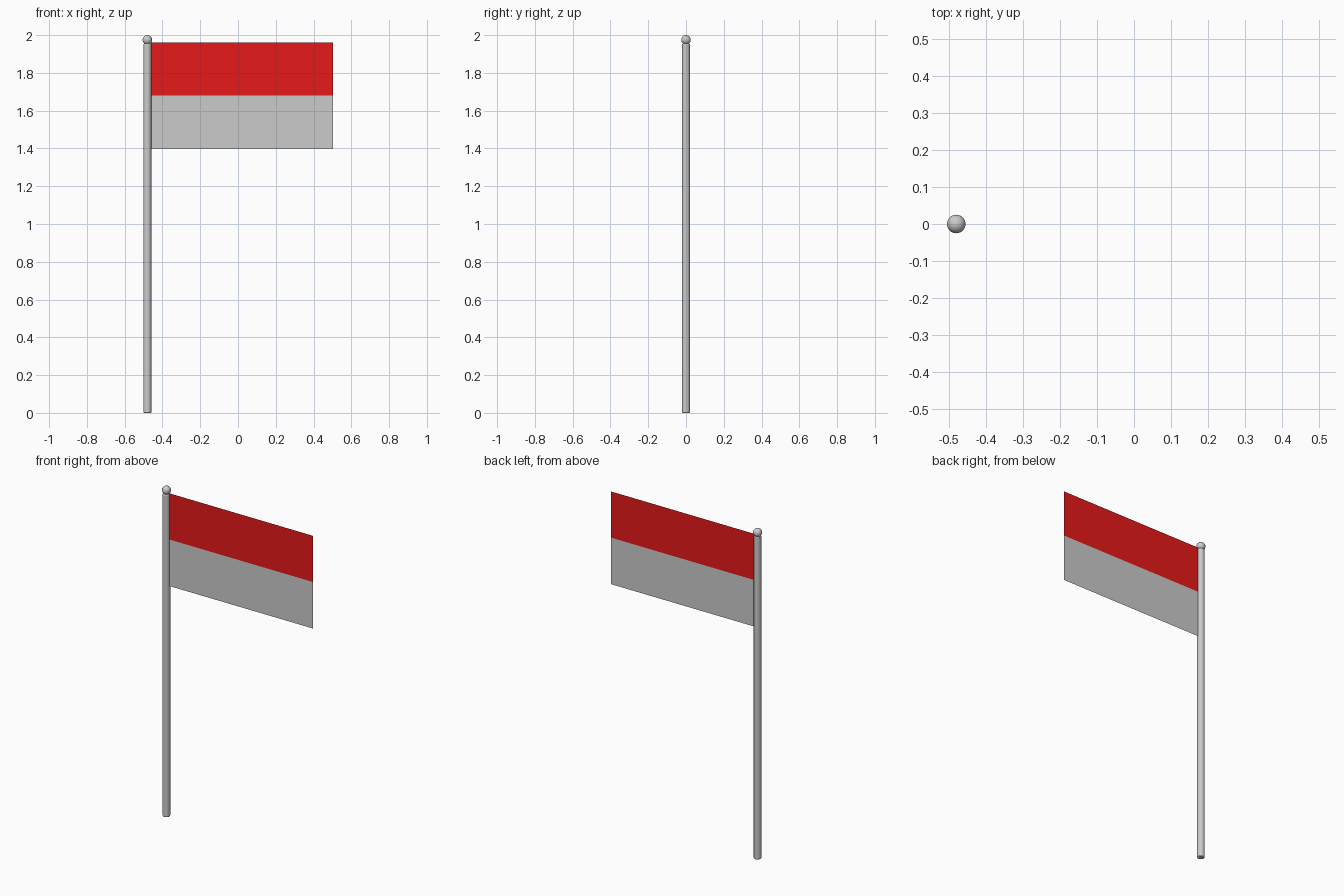
import bpy
import math

if "Cube" in bpy.data.objects:
    bpy.data.objects.remove(bpy.data.objects["Cube"])

POLE_X = -0.48
POLE_R = 0.021


def finish(name, angle=40):
    obj = bpy.context.object
    obj.name = obj.data.name = name
    bpy.ops.object.shade_smooth_by_angle(angle=math.radians(angle))
    return obj


def stripe(name, z_low, z_high, x0=POLE_X + 0.019, x1=0.504):
    # thin cloth sheet facing the front
    mesh = bpy.data.meshes.new(name)
    mesh.from_pydata([(x0, 0, z_low), (x1, 0, z_low), (x1, 0, z_high), (x0, 0, z_high)],
                     [], [(0, 1, 2, 3)])
    obj = bpy.data.objects.new(name, mesh)
    bpy.context.collection.objects.link(obj)
    return obj


# Pole with slightly softened rims
pole_top = 1.955
bpy.ops.mesh.primitive_cylinder_add(vertices=32, radius=POLE_R, depth=pole_top,
                                    location=(POLE_X, 0, pole_top / 2))
pole = finish("flag_pole")
bevel = pole.modifiers.new("rim", 'BEVEL')
bevel.width = 0.004
bevel.segments = 2
bevel.limit_method = 'ANGLE'

# Ball on top of the pole
bpy.ops.mesh.primitive_uv_sphere_add(segments=32, ring_count=16, radius=0.025,
                                     location=(POLE_X, 0, 1.975))
finish("pole_ball")

# Two flag stripes
red = bpy.data.materials.new("red_cloth")
red.diffuse_color = (0.8, 0.01, 0.01, 1)
red.use_nodes = True
red.node_tree.nodes["Principled BSDF"].inputs["Base Color"].default_value = red.diffuse_color
stripe("upper_stripe", 1.68, 1.96).data.materials.append(red)
stripe("lower_stripe", 1.398, 1.68)
